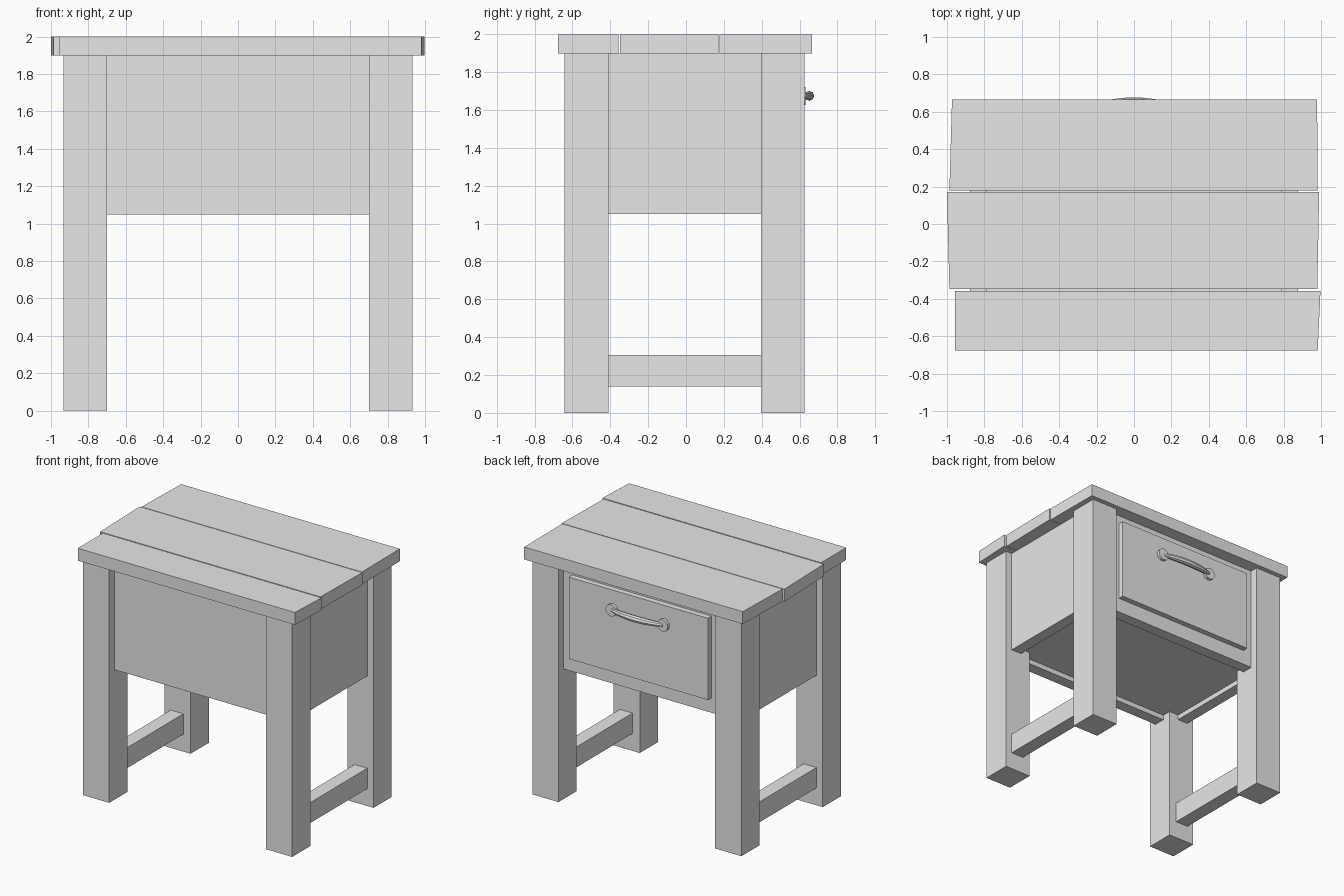
import bpy
import bmesh
import math
from mathutils import Vector

cube = bpy.data.objects.get("Cube")
if cube:
    bpy.data.objects.remove(cube, do_unlink=True)

grey = bpy.data.materials.new("plain_grey")
grey.use_nodes = True
grey.diffuse_color = (0.8, 0.8, 0.8, 1)
grey.node_tree.nodes["Principled BSDF"].inputs["Base Color"].default_value = (0.8, 0.8, 0.8, 1)


def finish(name, bm):
    bmesh.ops.recalc_face_normals(bm, faces=bm.faces)
    mesh = bpy.data.meshes.new(name)
    bm.to_mesh(mesh)
    bm.free()
    mesh.materials.append(grey)
    obj = bpy.data.objects.new(name, mesh)
    bpy.context.collection.objects.link(obj)
    return obj


def prism(name, outline, z0, z1):
    """Extrude a flat outline from z0 up to z1."""
    bm = bmesh.new()
    face = bm.faces.new([bm.verts.new((x, y, z0)) for x, y in outline])
    top = bmesh.ops.extrude_face_region(bm, geom=[face])["geom"]
    verts = [v for v in top if isinstance(v, bmesh.types.BMVert)]
    bmesh.ops.translate(bm, verts=verts, vec=(0, 0, z1 - z0))
    return finish(name, bm)


def box(name, x, y, z):
    outline = [(x[0], y[0]), (x[1], y[0]), (x[1], y[1]), (x[0], y[1])]
    return prism(name, outline, *z)


LEG_FRONT = (-0.643, -0.41)
LEG_BACK = (0.395, 0.627)
SIDE_SPAN = (LEG_FRONT[1], LEG_BACK[0])
CASE_Z = (1.05, 1.9)

# Table top: three slightly uneven planks
prism("front_plank", [(-0.957, -0.677), (0.982, -0.677), (0.997, -0.357), (-0.957, -0.357)], 1.9, 2)
prism("middle_plank", [(-0.987, -0.348), (0.98, -0.348), (0.99, 0.172), (-1, 0.172)], 1.9, 2)
prism("back_plank", [(-0.987, 0.178), (0.982, 0.178), (0.979, 0.666), (-0.973, 0.666)], 1.9, 2)

# Legs, side panels and stretchers, repeated on both sides
for side, s in (("right", -1), ("left", 1)):
    def span(a, b):
        return sorted((s * a, s * b))
    box(side + "_front_leg", span(0.7, 0.934), LEG_FRONT, (0, 1.9))
    box(side + "_back_leg", span(0.7, 0.934), LEG_BACK, (0, 1.9))
    box(side + "_panel", span(0.785, 0.878), SIDE_SPAN, CASE_Z)
    box(side + "_stretcher", span(0.765, 0.878), SIDE_SPAN, (0.14, 0.305))

# Case: front and back panels with a recessed floor
box("front_panel", (-0.7, 0.7), (-0.578, -0.485), CASE_Z)
box("back_panel", (-0.7, 0.7), (0.47, 0.562), CASE_Z)
box("case_floor", (-0.785, 0.785), SIDE_SPAN, (1.09, 1.13))
box("case_floor_middle", (-0.7, 0.7), (-0.485, 0.47), (1.09, 1.13))

# Drawer front
box("drawer_front", (-0.622, 0.622), (0.56, 0.607), (1.17, 1.83))

# Handle: two round mounts and a bowed bar that swells in the middle
HANDLE_Z = 1.675
for side, x in (("right", -0.23), ("left", 0.23)):
    bpy.ops.mesh.primitive_cylinder_add(vertices=12, radius=0.048, depth=0.026,
                                        location=(x, 0.618, HANDLE_Z),
                                        rotation=(math.pi / 2, 0, 0))
    mount = bpy.context.object
    mount.name = side + "_handle_mount"
    mount.data.materials.append(grey)

bm = bmesh.new()
SIDES, STEPS = 8, 12
rings = []
for i in range(STEPS + 1):
    t = 2 * i / STEPS - 1
    bulge = 1 - t * t
    radius = 0.015 + 0.011 * bulge
    centre = Vector((0.23 * t, 0.622 + 0.029 * bulge, HANDLE_Z))
    ring = []
    for k in range(SIDES):
        a = math.tau * k / SIDES
        ring.append(bm.verts.new(centre + Vector((0, math.cos(a), math.sin(a))) * radius))
    rings.append(ring)
for a, b in zip(rings, rings[1:]):
    for k in range(SIDES):
        n = (k + 1) % SIDES
        bm.faces.new((a[k], a[n], b[n], b[k]))
bm.faces.new(rings[0])
bm.faces.new(rings[-1])
finish("handle_bar", bm)
